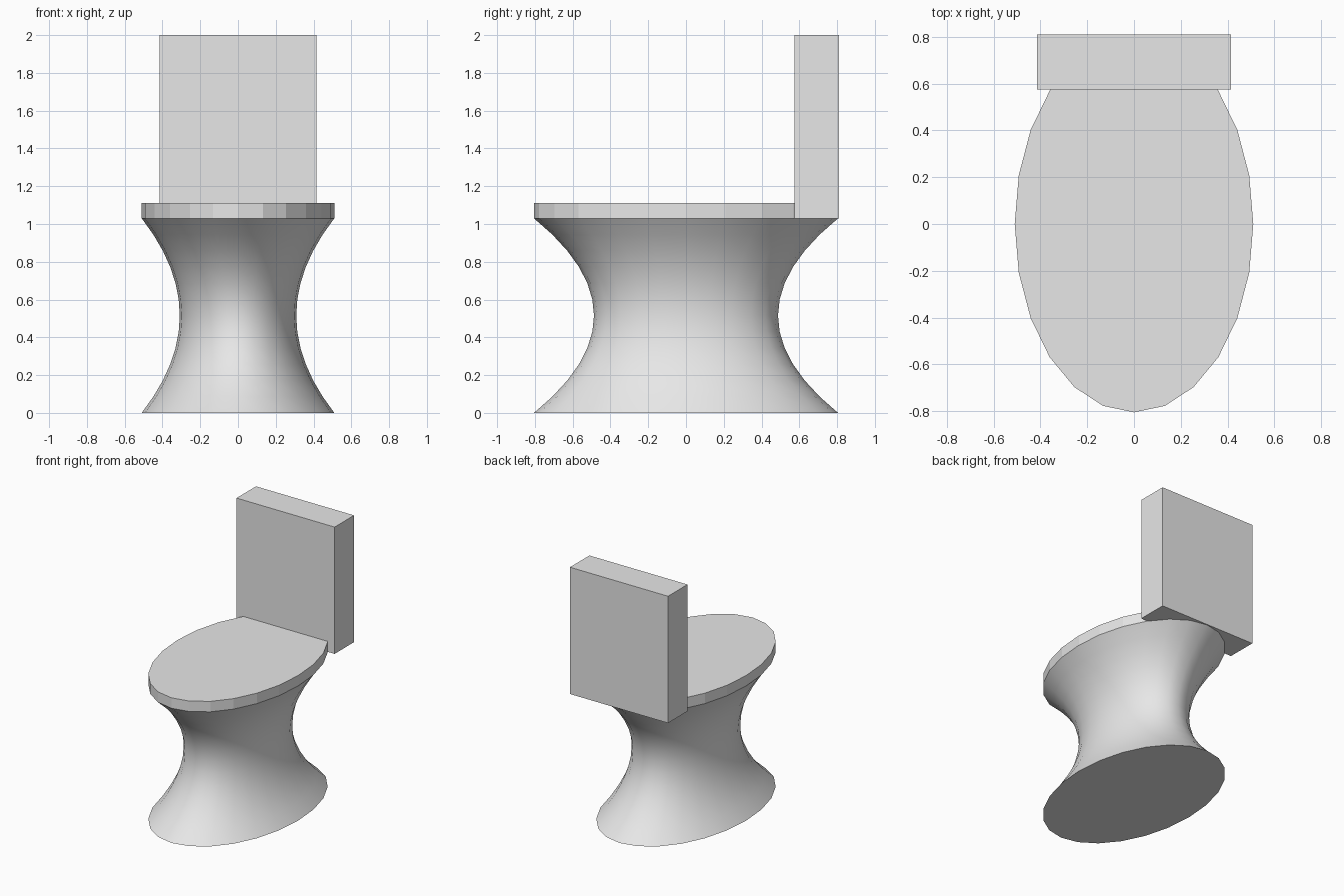
import bpy, bmesh
from math import sin, cos, tau, radians

cube = bpy.data.objects.get("Cube")
if cube:
    bpy.data.objects.remove(cube, do_unlink=True)

SIDES, RINGS = 24, 12
RX, RY = 0.51, 0.805          # oval radii
BASE_TOP, LID_TOP = 1.03, 1.11

grey = bpy.data.materials.new("light grey")
grey.use_nodes = True
grey.diffuse_color = (0.8, 0.8, 0.8, 1)
grey.node_tree.nodes["Principled BSDF"].inputs["Base Color"].default_value = (0.8, 0.8, 0.8, 1)


def make_object(name, bm):
    bmesh.ops.recalc_face_normals(bm, faces=bm.faces)
    mesh = bpy.data.meshes.new(name)
    bm.to_mesh(mesh)
    bm.free()
    mesh.materials.append(grey)
    obj = bpy.data.objects.new(name, mesh)
    bpy.context.collection.objects.link(obj)
    return obj


def oval_loft(name, levels):
    """Closed oval body through (height, scale) levels."""
    bm = bmesh.new()
    rings = [[bm.verts.new((RX * s * sin(tau * i / SIDES), RY * s * cos(tau * i / SIDES), z))
              for i in range(SIDES)] for z, s in levels]
    for low, high in zip(rings, rings[1:]):
        for i in range(SIDES):
            j = (i + 1) % SIDES
            bm.faces.new((low[i], low[j], high[j], high[i]))
    bm.faces.new(rings[0])
    bm.faces.new(rings[-1])
    return make_object(name, bm)


def box(name, low, high):
    bm = bmesh.new()
    bmesh.ops.create_cube(bm, size=1)
    for v in bm.verts:
        v.co = [h if c > 0 else l for c, l, h in zip(v.co, low, high)]
    return make_object(name, bm)


# Waisted pedestal, narrowest at mid height
levels = []
for k in range(RINGS + 1):
    t = k / RINGS
    levels.append((BASE_TOP * t, 0.605 + 0.395 * (2 * t - 1) ** 2))
pedestal = oval_loft("pedestal", levels)
bpy.ops.object.select_all(action='DESELECT')
pedestal.select_set(True)
bpy.context.view_layer.objects.active = pedestal
bpy.ops.object.shade_smooth_by_angle(angle=radians(35))

# Flat-sided oval lid and upright tank
oval_loft("lid", [(BASE_TOP, 1), (LID_TOP, 1)])
box("tank", (-0.415, 0.575, BASE_TOP), (0.415, 0.81, 2.0))
